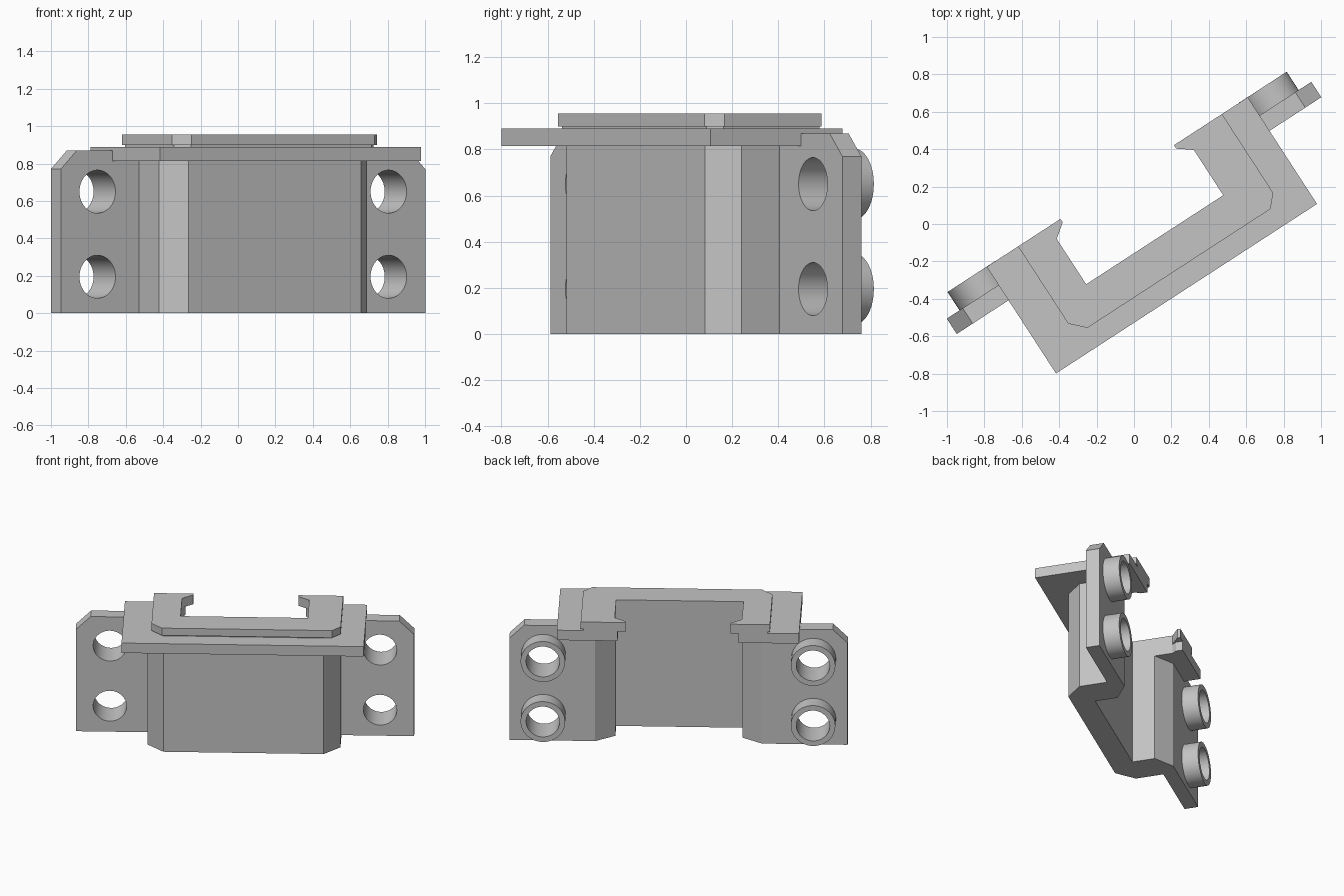
import bpy, bmesh, math
from mathutils import Matrix, Vector

if "Cube" in bpy.data.objects:
    bpy.data.objects.remove(bpy.data.objects["Cube"])

grey = bpy.data.materials.new("plain grey")
grey.use_nodes = True
colour = (0.55, 0.55, 0.55, 1)
grey.diffuse_color = colour
grey.node_tree.nodes["Principled BSDF"].inputs["Base Color"].default_value = colour

# The whole bracket is turned about the vertical axis
PLACE = Matrix.Rotation(math.radians(33), 4, "Z") @ Matrix.Translation((0.047, 0, 0))


def finish(name, bm):
    bmesh.ops.recalc_face_normals(bm, faces=bm.faces)
    mesh = bpy.data.meshes.new(name)
    bm.to_mesh(mesh)
    bm.free()
    mesh.materials.append(grey)
    ob = bpy.data.objects.new(name, mesh)
    bpy.context.collection.objects.link(ob)
    ob.matrix_world = PLACE
    return ob


def prism(name, points, offset):
    """Extrude a closed outline of 3D points along an offset."""
    bm = bmesh.new()
    face = bm.faces.new([bm.verts.new(p) for p in points])
    new = bmesh.ops.extrude_face_region(bm, geom=[face])["geom"]
    bmesh.ops.translate(bm, vec=offset,
                        verts=[g for g in new if isinstance(g, bmesh.types.BMVert)])
    return finish(name, bm)


def slab(name, outline, bottom, top):
    return prism(name, [(x, y, bottom) for x, y in outline], (0, 0, top - bottom))


def mirrored(half):
    return half + [(-x, y) for x, y in reversed(half)]


def rods(name, side, radius, front, back):
    """Two stacked cylinders running from front to back."""
    bm = bmesh.new()
    for z in (0.195, 0.65):
        pose = Matrix.Translation((side * 0.928, (front + back) / 2, z))
        bmesh.ops.create_cone(bm, cap_ends=True, segments=48, radius1=radius,
                              radius2=radius, depth=back - front,
                              matrix=pose @ Matrix.Rotation(math.pi / 2, 4, "X"))
    return finish(name, bm)


def activate(ob):
    bpy.ops.object.select_all(action="DESELECT")
    ob.select_set(True)
    bpy.context.view_layer.objects.active = ob


def drill(ob, cutter):
    activate(ob)
    mod = ob.modifiers.new("holes", "BOOLEAN")
    mod.operation, mod.solver, mod.object = "DIFFERENCE", "EXACT", cutter
    bpy.ops.object.modifier_apply(modifier=mod.name)
    bpy.ops.object.shade_smooth_by_angle(angle=math.radians(30))


# Channel-shaped wall with chamfered corners
slab("channel_wall", mirrored([
    (0.55, -0.29), (0.663, -0.175), (0.663, 0.023), (0.663, 0.121),
    (0.573, 0.121), (0.437, 0.03), (0.437, -0.131)]), 0, 0.82)

# Top plate with short hooks at the open ends
slab("top_plate", mirrored([
    (0.832, -0.443), (0.832, 0.237), (0.415, 0.237), (0.415, 0.19),
    (0.437, 0.158), (0.437, -0.131)]), 0.815, 0.89)

# Raised rim with pointed hooks, sitting on a slightly narrower neck
hook = [(0.362, 0.237), (0.362, 0.215), (0.437, 0.158), (0.437, -0.131)]
inner = mirrored(hook)
slab("raised_rim", [(0.609, -0.33), (0.668, -0.265), (0.668, 0.237)] + inner
     + [(-0.632, 0.237), (-0.632, -0.255), (-0.559, -0.33)], 0.9, 0.955)
slab("rim_neck", [(0.6, -0.315), (0.65, -0.258), (0.65, 0.237)] + inner
     + [(-0.615, 0.237), (-0.615, -0.248), (-0.55, -0.315)], 0.885, 0.9)

# Side flanges with clipped corners, drilled through together with their bosses
for side, label in ((1, "left"), (-1, "right")):
    shape = [(0.6, 0), (1.162, 0), (1.162, 0.77), (1.06, 0.87), (0.6, 0.87)]
    flange = prism(label + "_flange", [(side * x, 0.023, z) for x, z in shape],
                   Vector((0, 0.098, 0)))
    bosses = rods(label + "_bosses", side, 0.153, 0.1, 0.238)
    cutter = rods(label + "_hole_cutter", side, 0.115, -0.1, 0.4)
    cutter.hide_render = True
    for part in (flange, bosses):
        drill(part, cutter)
    bpy.data.objects.remove(cutter)
